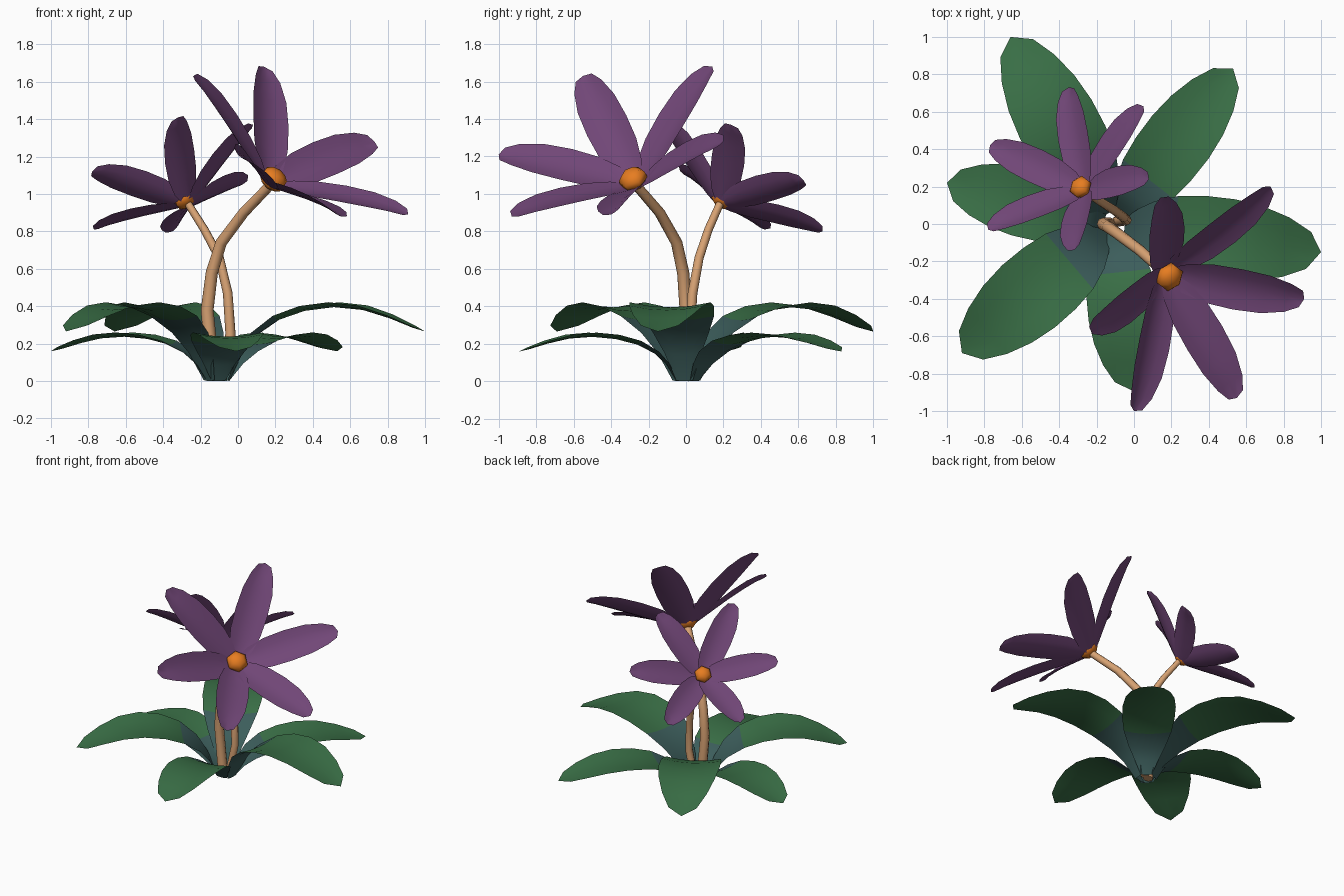
import bpy, bmesh
from mathutils import Vector

if "Cube" in bpy.data.objects:
    bpy.data.objects.remove(bpy.data.objects["Cube"])


def material(name, rgb):
    m = bpy.data.materials.new(name)
    m.diffuse_color = (*rgb, 1)
    m.use_nodes = True
    m.node_tree.nodes["Principled BSDF"].inputs["Base Color"].default_value = m.diffuse_color
    return m


GREEN = material("leaf_green", (0.042, 0.16, 0.062))
TEAL = material("leaf_base_teal", (0.045, 0.11, 0.105))
PURPLE = material("petal_purple", (0.165, 0.062, 0.185))
ORANGE = material("flower_centre_orange", (0.80, 0.205, 0.015))
TAN = material("stem_tan", (0.68, 0.36, 0.17))


def add_object(name, bm, mats):
    me = bpy.data.meshes.new(name)
    bm.to_mesh(me)
    bm.free()
    for m in mats:
        me.materials.append(m)
    for p in me.polygons:
        p.use_smooth = True
    ob = bpy.data.objects.new(name, me)
    bpy.context.collection.objects.link(ob)
    return ob


def blade(bm, start, along, up, profile, tip_height, cup, base_rows=0):
    """Leaf or petal sheet: rows of (fraction, height, half width), pointed tip."""
    side = up.cross(along).normalized()
    rows = []
    for u, h, w in profile:
        rows.append([bm.verts.new(start + along * u + side * (t * w)
                                  + up * (h + cup * w * t * t))
                     for t in (1, 0.5, 0, -0.5, -1)])
    tip = bm.verts.new(start + along + up * tip_height)
    for i, (a, b) in enumerate(zip(rows, rows[1:])):
        for j in range(4):
            f = bm.faces.new((a[j], a[j + 1], b[j + 1], b[j]))
            f.material_index = 1 if i < base_rows else 0
    for j in range(4):
        bm.faces.new((rows[-1][j], rows[-1][j + 1], tip))


# Leaves: three high and three low, around the foot of the plant
FOOT = Vector((-0.11, 0, 0))
UP = Vector((0, 0, 1))
LEAF = [(0.055, 0.0, 0.045), (0.11, 0.14, 0.10), (0.18, 0.24, 0.15),
        (0.29, 0.325, 0.195), (0.42, 0.375, 0.215), (0.56, 0.395, 0.218),
        (0.70, 0.38, 0.20), (0.83, 0.335, 0.16), (0.94, 0.285, 0.10)]


def leaf(name, x, y, zs, ws):
    bm = bmesh.new()
    blade(bm, FOOT, Vector((x, y, 0)) - FOOT, UP,
          [(u, h * zs, w * ws) for u, h, w in LEAF], 0.265 * zs, 0.12, 3)
    add_object(name, bm, [GREEN, TEAL])


for i, (x, y) in enumerate([(-0.66, 1.0), (1.0, -0.15), (-0.92, -0.69)]):
    leaf(f"high_leaf_{i + 1}", x, y, 1.0, 1.0)
for i, (x, y) in enumerate([(0.53, 0.83), (-1.0, 0.22), (-0.01, -0.89)]):
    leaf(f"low_leaf_{i + 1}", x, y, 0.6, 0.87)


# Stems: tapered smooth tubes
def stem(name, points, r0, r1):
    cu = bpy.data.curves.new(name, 'CURVE')
    cu.dimensions = '3D'
    cu.bevel_depth = 1.0
    cu.bevel_resolution = 2
    cu.use_fill_caps = True
    sp = cu.splines.new('POLY')
    sp.points.add(len(points) - 1)
    for i, p in enumerate(points):
        sp.points[i].co = (*p, 1)
        sp.points[i].radius = r0 + (r1 - r0) * i / (len(points) - 1)
    cu.materials.append(TAN)
    ob = bpy.data.objects.new(name, cu)
    bpy.context.collection.objects.link(ob)
    bpy.ops.object.select_all(action='DESELECT')
    ob.select_set(True)
    bpy.context.view_layer.objects.active = ob
    bpy.ops.object.convert(target='MESH')
    bpy.ops.object.shade_smooth_by_angle(angle=1.2)


stem("large_flower_stem", [(-0.13, 0, 0.01), (-0.165, 0, 0.38), (-0.14, -0.015, 0.58),
                           (-0.09, -0.05, 0.74), (0.03, -0.14, 0.90),
                           (0.17, -0.265, 1.045)], 0.036, 0.027)
stem("small_flower_stem", [(-0.09, 0.015, 0.01), (-0.04, 0.02, 0.25), (-0.055, 0.035, 0.47),
                           (-0.10, 0.07, 0.66), (-0.18, 0.12, 0.81),
                           (-0.265, 0.18, 0.945)], 0.029, 0.021)

# Flowers: six cupped petals and a faceted centre
PETAL = [(0.02, 0.0, 0.035), (0.15, 0.005, 0.085), (0.32, 0.01, 0.112),
         (0.52, 0.015, 0.118), (0.72, 0.015, 0.110), (0.88, 0.01, 0.082),
         (0.975, 0.0, 0.048)]


def flower(name, centre, axis, tips, scale):
    c, axis = Vector(centre), Vector(axis).normalized()
    bm = bmesh.new()
    for t in tips:
        along = Vector(t) - c
        d = along.normalized()
        up = (axis - d * axis.dot(d)).normalized()
        blade(bm, c, along, up,
              [(u, h * scale, w * scale) for u, h, w in PETAL], 0, 0.25)
    add_object(name + "_petals", bm, [PURPLE])
    bm = bmesh.new()
    bmesh.ops.create_uvsphere(bm, u_segments=6, v_segments=5, radius=0.08 * scale)
    bmesh.ops.scale(bm, vec=(1, 1, 0.7), verts=bm.verts)
    ob = add_object(name + "_centre", bm, [ORANGE])
    ob.rotation_euler = axis.to_track_quat('Z', 'Y').to_euler()
    ob.location = c + axis * 0.055 * scale


flower("large_flower", (0.16, -0.26, 1.04), (0.55, -0.42, 0.72),
       [(0.14, 0.14, 1.68), (0.73, 0.20, 1.28), (0.91, -0.40, 0.89),
        (0.55, -0.93, 0.88), (0.0, -1.0, 1.21), (-0.24, -0.55, 1.63)], 1.0)
flower("small_flower", (-0.262, 0.178, 0.94), (-0.55, 0.42, 0.72),
       [(-0.35, 0.73, 0.80), (0.05, 0.63, 1.07), (0.08, 0.24, 1.37),
        (-0.32, -0.14, 1.41), (-0.78, -0.03, 1.12), (-0.77, 0.42, 0.81)], 0.8)
